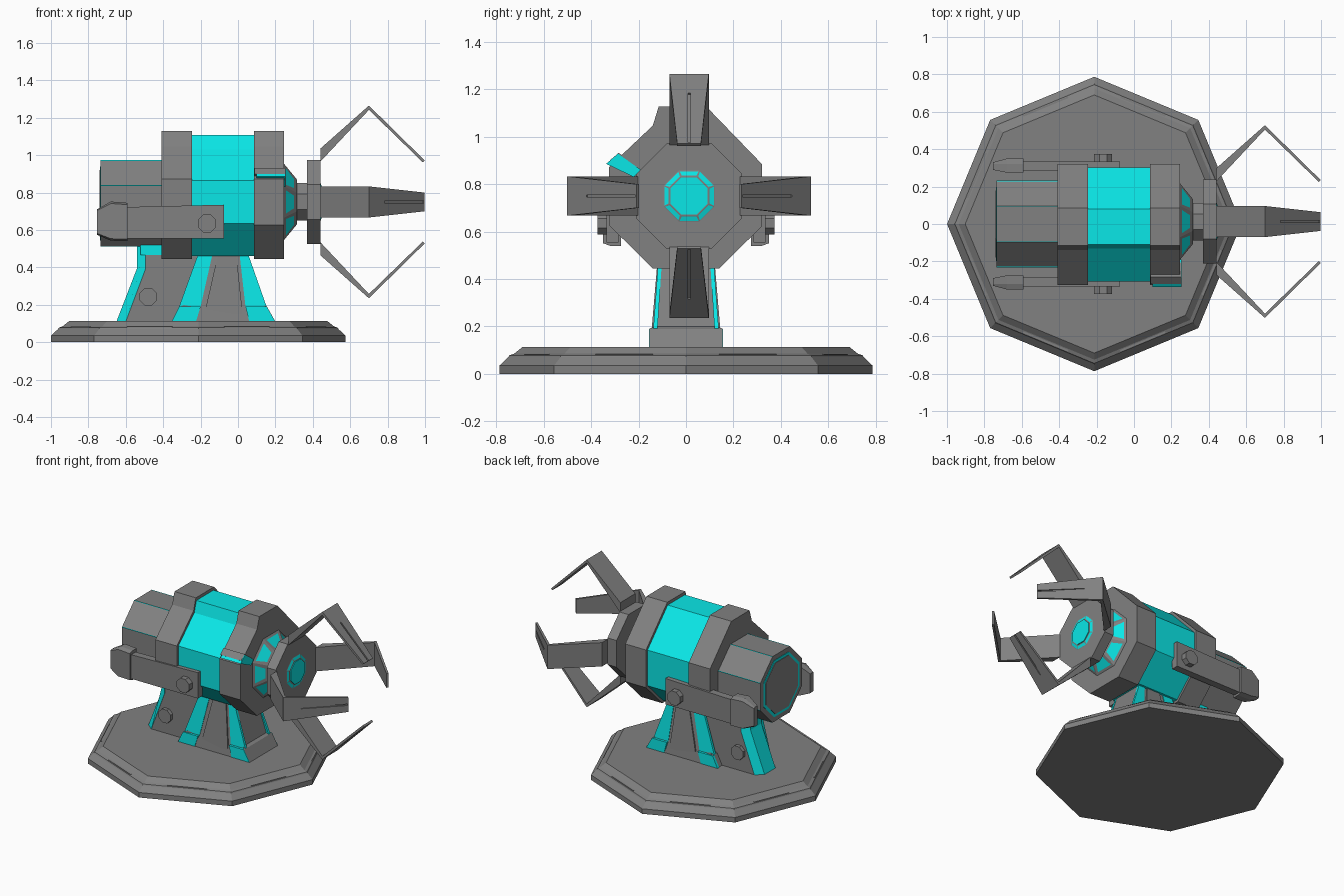
import bpy, bmesh
from math import sin, cos, pi

if "Cube" in bpy.data.objects:
    bpy.data.objects.remove(bpy.data.objects["Cube"])

CYAN = bpy.data.materials.new("cyan_paint")
CYAN.diffuse_color = (0.003, 0.80, 0.80, 1)
CYAN.use_nodes = True
CYAN.node_tree.nodes["Principled BSDF"].inputs["Base Color"].default_value = CYAN.diffuse_color
GREY = bpy.data.materials.new("dark_grey_metal")
GREY.diffuse_color = (0.22, 0.22, 0.22, 1)
GREY.use_nodes = True
GREY.node_tree.nodes["Principled BSDF"].inputs["Base Color"].default_value = GREY.diffuse_color
CZ = 0.75          # height of the barrel axis
FY = 0.013         # sideways offset of the claw head


def loft(name, loops, mat=GREY, panels=0):
    """Skin a closed solid through loops of 3D points; panels insets cyan side windows."""
    bm = bmesh.new()
    rows = [[bm.verts.new(p) for p in loop] for loop in loops]
    n = len(rows[0])
    sides = []
    for a, b in zip(rows, rows[1:]):
        for i in range(n):
            j = (i + 1) % n
            sides.append(bm.faces.new((a[i], a[j], b[j], b[i])))
    bm.faces.new(rows[0])
    bm.faces.new(rows[-1])
    bmesh.ops.recalc_face_normals(bm, faces=bm.faces[:])
    if panels:
        bmesh.ops.inset_individual(bm, faces=sides, thickness=panels)
        for f in sides:
            f.material_index = 1
    me = bpy.data.meshes.new(name)
    bm.to_mesh(me)
    bm.free()
    me.materials.append(mat)
    if panels:
        me.materials.append(CYAN)
    ob = bpy.data.objects.new(name, me)
    bpy.context.collection.objects.link(ob)
    return ob


def octagon_x(x, apothem, cy, cz):
    r = apothem / cos(pi / 8)
    return [(x, cy + r * cos(pi / 8 + k * pi / 4), cz + r * sin(pi / 8 + k * pi / 4)) for k in range(8)]


def barrel(name, steps, cy=0.0, cz=CZ, **kw):
    return loft(name, [octagon_x(x, a, cy, cz) for x, a in steps], **kw)


def slab(name, pts, y0, y1, mat=GREY):
    return loft(name, [[(x, y, z) for x, z in pts] for y in (y0, y1)], mat)


def mirrored(name, pts, mat=GREY):
    """Solid symmetric in y, each point is (x, z, half width)."""
    return loft(name, [[(x, s * h, z) for x, z, h in pts] for s in (-1, 1)], mat)


def bolt(name, x, z, r, y0, y1):
    pts = [(x + r * cos(pi / 8 + k * pi / 4), z + r * sin(pi / 8 + k * pi / 4)) for k in range(8)]
    return slab(name, pts, y0, y1)


# Stepped octagonal base with a thin rib along each side
BX = -0.2125
loft("base", [[(BX + r * cos(k * pi / 4), r * sin(k * pi / 4), z) for k in range(8)]
              for z, r in ((0, .787), (.035, .787), (.07, .75), (.078, .745), (.085, .725), (.113, .69))])
for k in range(8):
    a = pi / 8 + k * pi / 4
    loop = lambda z: [(BX + u * cos(a) - v * sin(a), u * sin(a) + v * cos(a), z)
                      for u, v in ((.672, -.13), (.684, -.13), (.684, .13), (.672, .13))]
    loft("base_rib", [loop(.07), loop(.083)])

# Barrel: rear drum with edge stripes and an inset ring on its end
DZ = .742
barrel("rear_drum", [(-.735, .23), (-.40, .23)], cz=DZ)
barrel("rear_ring", [(-.738, .197), (-.70, .197)], cz=DZ, mat=CYAN)
barrel("rear_cap", [(-.741, .178), (-.70, .178)], cz=DZ)
for k in range(8):
    a = pi / 8 + k * pi / 4
    r = .23 / cos(pi / 8) - .0065
    ring = lambda x: [(x, r * cos(a) + .008 * cos(a + t), DZ + r * sin(a) + .008 * sin(a + t))
                      for t in (0, pi / 2, pi, 3 * pi / 2)]
    loft("drum_stripe", [ring(-.734), ring(-.41)], CYAN)

# Collars and the coloured middle section share one cross-section
PROFILE = [(-.115, 1.128), (.085, 1.128), (.32, .885), (.32, .622), (.14, .445),
           (-.14, .445), (-.325, .627), (-.325, .872), (-.14, 1.047)]


def section(name, x0, x1, k, mat=GREY):
    return loft(name, [[(x, y * k, CZ + (z - CZ) * k) for y, z in PROFILE] for x in (x0, x1)], mat)


section("rear_collar", -.41, -.245, 1)
section("middle_section", -.25, .09, .945, CYAN)
section("front_collar", .085, .245, 1)

# Indicator fin on the front collar
FIN = [(-.337, .886), (-.286, .928), (-.19, .86), (-.22, .83)]
loft("indicator_fin", [[(x, y, z) for y, z in FIN] for x in (.10, .255)], CYAN)
TRIM = [(-.322, .900), (-.284, .932), (-.205, .876), (-.24, .84)]
loft("indicator_trim", [[(x, y, z) for y, z in TRIM] for x in (.088, .25)])

# Claw head: windowed cone, neck, disc and lens
barrel("nose_cone", [(.245, .205), (.315, .12)], cy=FY, panels=.028)
barrel("neck", [(.30, .10), (.38, .10)], cy=FY)
barrel("head_disc", [(.37, .224), (.44, .224)], cy=FY)
barrel("lens_rim", [(.44, .107), (.448, .082)], cy=FY, panels=.005)
barrel("lens", [(.44, .078), (.453, .078)], cy=FY, mat=CYAN)

# Four bent claws, each with a shallow groove in the tip
CLAW = [(.44, .285, .083), (.70, .515, .083), (.998, .222, .05),
        (.988, .212, .05), (.70, .492, .083), (.44, .215, .083)]
GROOVE = [(.80, .45, .005), (1.01, .24, .005), (.988, .219, .005), (.778, .429, .005)]


def spun(name, pts, a):
    return loft(name, [[(x, FY + r * sin(a) + s * w * cos(a), CZ + r * cos(a) - s * w * sin(a))
                        for x, r, w in pts] for s in (-1, 1)])


for k in range(4):
    claw = spun("claw", CLAW, k * pi / 2)
    cutter = spun("claw_groove_cutter", GROOVE, k * pi / 2)
    cutter.hide_render = True
    cutter.hide_viewport = True
    m = claw.modifiers.new("groove", "BOOLEAN")
    m.operation = "DIFFERENCE"
    m.solver = "EXACT"
    m.object = cutter

# Side arms with end caps and pivot bolts
CAP = [(-.755, .71), (-.68, .752), (-.59, .745), (-.59, .54), (-.68, .543), (-.755, .575)]
BEAM = [(-.62, .722), (-.075, .735), (-.075, .555), (-.62, .555)]
for s in (-1, 1):
    slab("side_arm", BEAM, s * .285, s * .335)
    loft("arm_cap", [[(x, s * (y + (d if x < -.7 else 0)), .648 + (z - .648) * k) for x, z in CAP]
                     for y, d, k in ((.275, .015, 1), (.32, 0, 1), (.35, -.02, .9))])
    bolt("pivot_bolt", -.165, .635, .052, s * .28, s * .373)

# Front leg: grey core, coloured side stripes and grey centre panel
mirrored("front_leg", [(-.35, .11, .154), (-.31, .19, .154), (-.285, .20, .134), (-.20, .50, .111),
                       (.045, .50, .111), (.135, .20, .134), (.155, .19, .154), (.20, .11, .154)])
STRIPES = {
    "left": [(-.355, -.225, .11), (-.315, -.20, .19), (-.203, -.13, .50)],
    "right": [(.06, .198, .11), (.04, .153, .19), (.005, .044, .50)]}
for s in (-1, 1):
    for side, (low, mid, top) in STRIPES.items():
        for part, p, q, (p0, p1), (q0, q1) in (("foot", low, mid, (.14, .157), (.14, .157)),
                                               ("stripe", mid, top, (.12, .138), (.10, .115))):
            loft(f"{side}_leg_{part}",
                 [[(p[0], s * yp, p[2]), (p[1], s * yp, p[2]), (q[1], s * yq, q[2]), (q[0], s * yq, q[2])]
                  for yp, yq in ((p0, q0), (p1, q1))], CYAN)
mirrored("leg_centre_panel", [(-.18, .15, .148), (-.105, .48, .12), (-.01, .48, .12), (.025, .15, .148)])

# Rear leg: grey web, chamfered coloured spine and bolts
mirrored("rear_leg", [(-.60, .11, .10), (-.495, .39, .10), (-.495, .51, .10), (-.20, .51, .10), (-.25, .11, .10)])
mirrored("rear_leg_spine", [(-.65, .11, .06), (-.54, .395, .06), (-.54, .515, .06),
                            (-.495, .515, .102), (-.495, .39, .102), (-.60, .11, .102)], CYAN)
slab("rear_saddle", [(-.52, .465), (-.41, .465), (-.41, .52), (-.52, .52)], -.104, .104, CYAN)
for s in (-1, 1):
    bolt("rear_leg_bolt", -.48, .243, .05, s * .09, s * .125)
